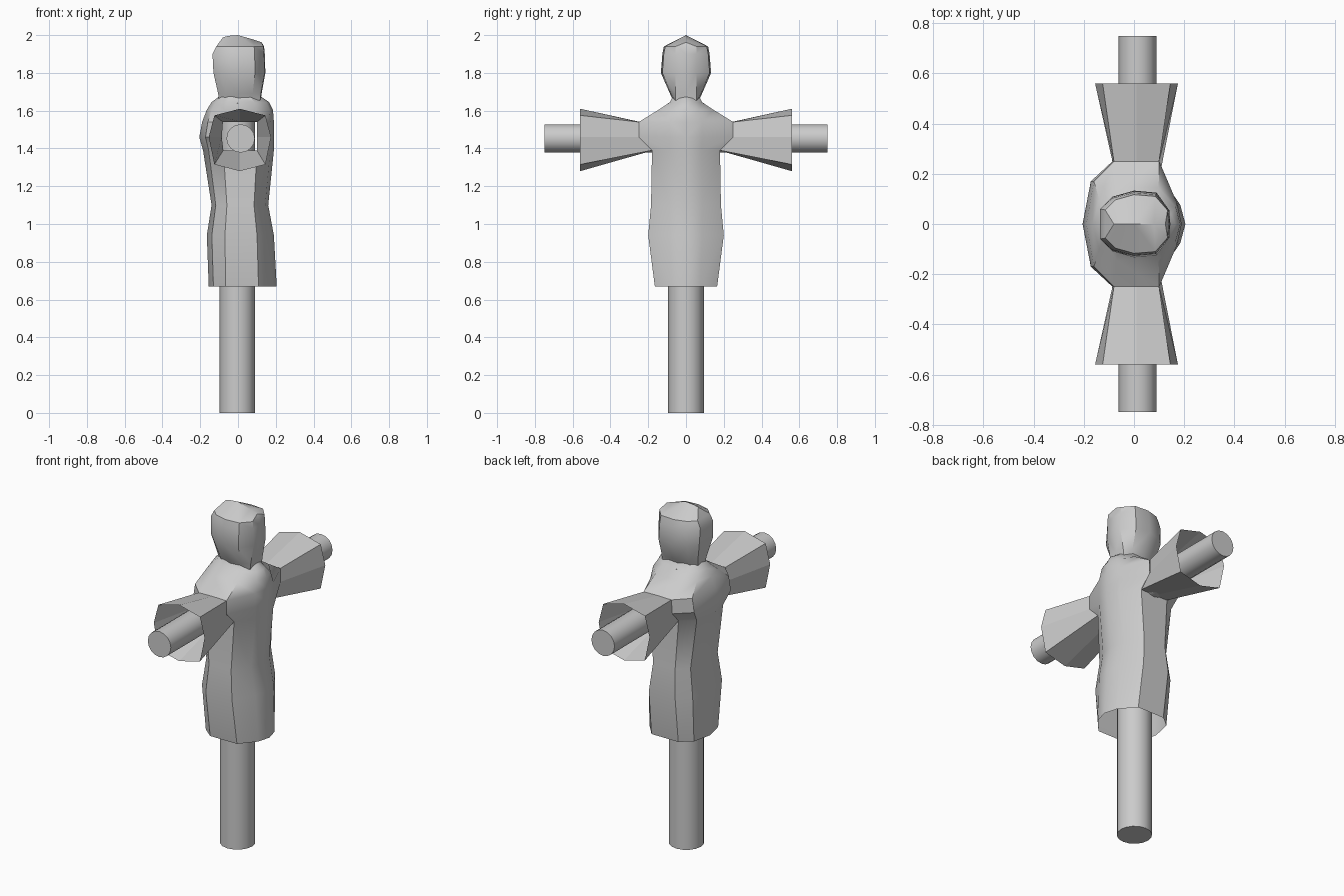
import bpy, bmesh, math

if "Cube" in bpy.data.objects:
    bpy.data.objects.remove(bpy.data.objects["Cube"])


def finish(name, bm, smooth=None):
    bmesh.ops.remove_doubles(bm, verts=bm.verts, dist=0.0005)
    bmesh.ops.recalc_face_normals(bm, faces=bm.faces)
    me = bpy.data.meshes.new(name)
    bm.to_mesh(me)
    bm.free()
    ob = bpy.data.objects.new(name, me)
    bpy.context.collection.objects.link(ob)
    if smooth:
        bpy.ops.object.select_all(action='DESELECT')
        ob.select_set(True)
        bpy.context.view_layer.objects.active = ob
        bpy.ops.object.shade_smooth_by_angle(angle=math.radians(smooth))
    return ob


def loft(name, halves, smooth=None, skip=()):
    """Join half cross-sections (front to back), mirrored across y = 0."""
    bm = bmesh.new()
    for s in (1, -1):
        rings = [[bm.verts.new((x, s * y, z)) for x, y, z in h] for h in halves]
        for r in range(len(rings) - 1):
            for i in range(len(rings[0]) - 1):
                if (r, i) in skip:
                    continue
                a, b = rings[r], rings[r + 1]
                bm.faces.new((a[i], a[i + 1], b[i + 1], b[i]))
    return finish(name, bm, smooth)


def robe_half(z, xb, xf, w):
    return [(xf, 0, z), (0.9 * xf, min(0.46 * w, 0.085), z), (0.53 * xf, w, z),
            (0.42 * xb, w, z), (0.84 * xb, 0.68 * w, z), (xb, 0, z)]


# robe: open hem, open armholes (rows: z, back x, front x, half width)
rows = [(0.67, -0.155, 0.205, 0.165), (0.94, -0.165, 0.19, 0.2),
        (1.1, -0.14, 0.16, 0.185), (1.39, -0.185, 0.19, 0.18),
        (1.46, -0.205, 0.19, 0.25), (1.54, -0.19, 0.19, 0.25),
        (1.605, -0.165, 0.185, 0.145), (1.645, -0.14, 0.165, 0.085),
        (1.675, -0.1, 0.12, 0.07)]
loft("robe", [robe_half(*r) for r in rows], 35, skip={(3, 2), (4, 2)})


def hood_half(z, xb, xf, w):
    return [(xf, 0, z), (0.97 * xf, 0.055, z), (0.62 * xf, 0.94 * w, z),
            (0, w, z), (0.65 * xb, 0.82 * w, z), (xb, 0.48 * w, z), (xb, 0, z)]


# hood with a ridged top
rows = [(1.65, -0.1, 0.12, 0.065), (1.69, -0.105, 0.125, 0.085),
        (1.8, -0.13, 0.145, 0.133), (1.9, -0.135, 0.142, 0.125),
        (1.94, -0.115, 0.138, 0.117)]
ridge = [(0.125, 0, 1.962), (0.125, 0, 1.962), (0.08, 0, 1.977), (0, 0, 2.0),
         (-0.05, 0, 1.996), (-0.08, 0, 1.988), (-0.08, 0, 1.988)]
loft("hood", [hood_half(*r) for r in rows] + [ridge], 35)

# flared eight-sided open sleeves
outer = [(0.01, 1.61), (0.145, 1.575), (0.175, 1.46), (0.145, 1.315),
         (0.01, 1.28), (-0.125, 1.315), (-0.155, 1.46), (-0.125, 1.575)]
inner = [(0.01, 0.25, 1.542), (0.1, 0.25, 1.54), (0.1, 0.25, 1.46),
         (0.1, 0.18, 1.39), (0.01, 0.18, 1.388), (-0.078, 0.18, 1.39),
         (-0.086, 0.25, 1.46), (-0.08, 0.25, 1.54)]
for side, s in (("left", 1), ("right", -1)):
    bm = bmesh.new()
    a = [bm.verts.new((x, s * 0.56, z)) for x, z in outer]
    b = [bm.verts.new((x, s * y, z)) for x, y, z in inner]
    for i in range(8):
        j = (i + 1) % 8
        bm.faces.new((a[i], a[j], b[j], b[i]))
    finish(side + "_sleeve", bm)


# upright pole and cross bar
def pole(name, r, length, loc, rot=(0, 0, 0)):
    bpy.ops.mesh.primitive_cylinder_add(vertices=16, radius=r, depth=length,
                                        location=loc, rotation=rot)
    bpy.context.object.name = name
    bpy.ops.object.shade_smooth_by_angle(angle=math.radians(35))


pole("upright_pole", 0.094, 1.64, (-0.003, 0, 0.82))
pole("cross_bar", 0.075, 1.5, (0.014, 0, 1.453), (math.pi / 2, 0, 0))
